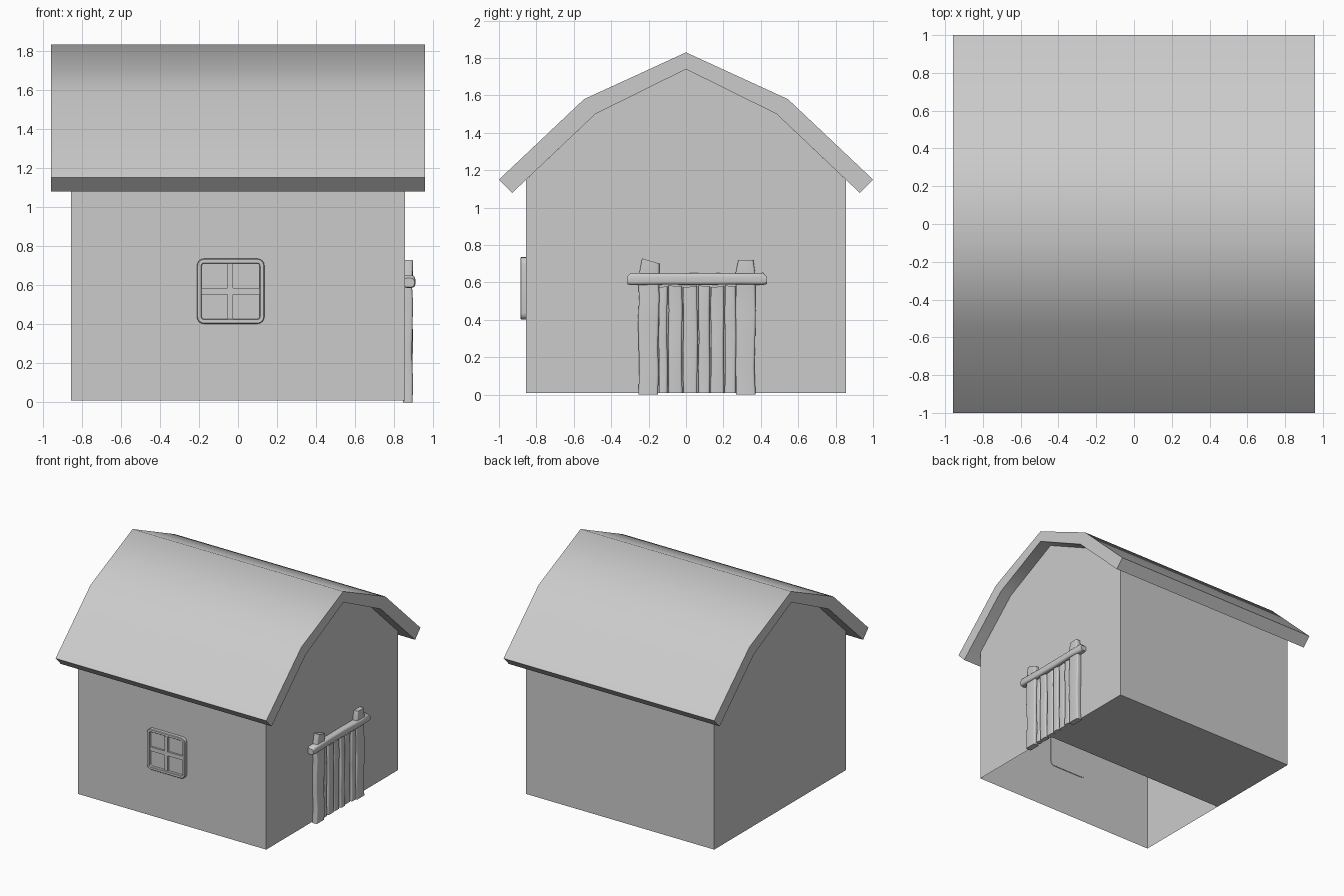
import bpy, bmesh, math

if "Cube" in bpy.data.objects:
    bpy.data.objects.remove(bpy.data.objects["Cube"])


def make(name, verts, faces, smooth=None):
    me = bpy.data.meshes.new(name)
    me.from_pydata(verts, [], faces)
    bm = bmesh.new()
    bm.from_mesh(me)
    bmesh.ops.recalc_face_normals(bm, faces=bm.faces)
    bm.to_mesh(me)
    bm.free()
    ob = bpy.data.objects.new(name, me)
    bpy.context.collection.objects.link(ob)
    if smooth:
        bpy.ops.object.select_all(action='DESELECT')
        ob.select_set(True)
        bpy.context.view_layer.objects.active = ob
        bpy.ops.object.shade_smooth_by_angle(angle=math.radians(smooth))
    return ob


def rounded_rect(x0, x1, z0, z1, r, seg=4):
    pts = []
    corners = [(x1 - r, z1 - r), (x0 + r, z1 - r), (x0 + r, z0 + r), (x1 - r, z0 + r)]
    for k, (cx, cz) in enumerate(corners):
        for i in range(seg + 1):
            a = math.pi / 2 * (k + i / seg)
            pts.append((cx + r * math.cos(a), cz + r * math.sin(a)))
    return pts


def loft(name, rings, caps=True, closed=False, smooth=35):
    n = len(rings[0])
    verts = [p for ring in rings for p in ring]
    m = len(rings)
    faces = []
    for j in range(m if closed else m - 1):
        for i in range(n):
            a, b = j * n, ((j + 1) % m) * n
            k = (i + 1) % n
            faces.append((a + i, a + k, b + k, b + i))
    if caps:
        faces += [tuple(range(n)), tuple(range((m - 1) * n, m * n))]
    return make(name, verts, faces, smooth)


# Gambrel roof: thick profile extruded along x
outer = [(-1, 1.15), (-.545, 1.58), (0, 1.83), (.545, 1.58), (1, 1.15)]
inner = [(.93, 1.078), (.485, 1.50), (0, 1.74), (-.485, 1.50), (-.93, 1.078)]
n = 10
verts = [(x, y, z) for x in (-.957, .957) for y, z in outer + inner]
faces = [(i, (i + 1) % n, (i + 1) % n + n, i + n) for i in range(n)]
for o in (0, n):
    faces += [tuple(o + v for v in (i, i + 1, 8 - i, 9 - i)) for i in range(4)]
make("roof", verts, faces, 55)

# Walls: thin open shell with gabled ends and a floor under the back half
W = .855
gable = [(-W, .01), (0, .01), (W, .01), (W, 1.149), (.485, 1.50), (0, 1.74), (-.485, 1.50), (-W, 1.149)]
verts = [(x, y, z) for x in (-W, W) for y, z in gable]
make("walls", verts, [tuple(range(8)), tuple(range(8, 16)),
                      (0, 8, 15, 7), (2, 10, 11, 3), (1, 9, 10, 2)])

# Window frame: bevelled ring with rounded corners
def ring(inset, y, r):
    return [(x, y, z) for x, z in
            rounded_rect(-.21 + inset, .135 - inset, .402 + inset, .735 - inset, r)]


loft("window_frame", [ring(0, -.85, .035), ring(0, -.881, .035), ring(.004, -.885, .031),
                      ring(.021, -.885, .016), ring(.024, -.881, .014), ring(.024, -.85, .014)],
     caps=False, closed=True)
loft("window_pane", [ring(.002, -.849, .033), ring(.002, -.862, .033)])


# Window glazing bars
def bar(name, x0, x1, z0, z1):
    loft(name, [[(x, y, z) for x, z in ((x0, z0), (x1, z0), (x1, z1), (x0, z1))]
                for y in (-.855, -.877)])


bar("window_bar_upright", -.055, -.025, .42, .715)
bar("window_bar_cross", -.195, .12, .552, .585)


# Rough timber: rounded section swept through (position, low, high) stations
def timber(name, stations, x1, axis='z', r=.012, x0=.845, tilt=0):
    rings = []
    c0 = (stations[0][1] + stations[0][2]) / 2
    last = len(stations) - 1
    for j, (t, a0, a1) in enumerate(stations):
        out = []
        for a, x in rounded_rect(a0, a1, x0, x1 + .003 * math.sin(j * 2.1 + c0 * 30), r):
            s = t + (tilt * (a - (a0 + a1) / 2) if j == last else 0)
            out.append((x, a, s) if axis == 'z' else (x, s, a))
        rings.append(out)
    return loft(name, rings, smooth=45)


# Gate posts, with slanted stubs rising over the beam
timber("gate_post_front", [(0, -.255, -.15), (.12, -.25, -.146), (.25, -.253, -.15),
                           (.4, -.257, -.146), (.52, -.25, -.142), (.6, -.257, -.145),
                           (.65, -.25, -.143), (.715, -.235, -.143)], .893, tilt=-.3)
timber("gate_post_back", [(0, .268, .372), (.15, .265, .366), (.3, .268, .37), (.45, .265, .373),
                          (.6, .267, .37), (.65, .265, .37), (.72, .28, .36)], .893)

# Gate planks
edges = [-.148, -.097, -.018, .064, .13, .205, .27]
for i in range(6):
    a, b = edges[i] + .003, edges[i + 1] - .003
    rows = [(z, a + .002 * math.sin(i + z * 15), b + .002 * math.sin(2 * i + z * 13))
            for z in (.008, .15, .3, .45, .577 + .004 * (i % 2))]
    timber(f"gate_plank_{i + 1}", rows, .882 + .006 * (i % 2), tilt=.1 * (-1) ** i)

# Gate beam with tapered ends
timber("gate_beam", [(-.312, .59, .635), (-.295, .586, .65), (-.1, .588, .648), (.1, .587, .65),
                     (.3, .589, .648), (.41, .587, .652), (.432, .592, .632)],
       .904, axis='y', r=.018)
